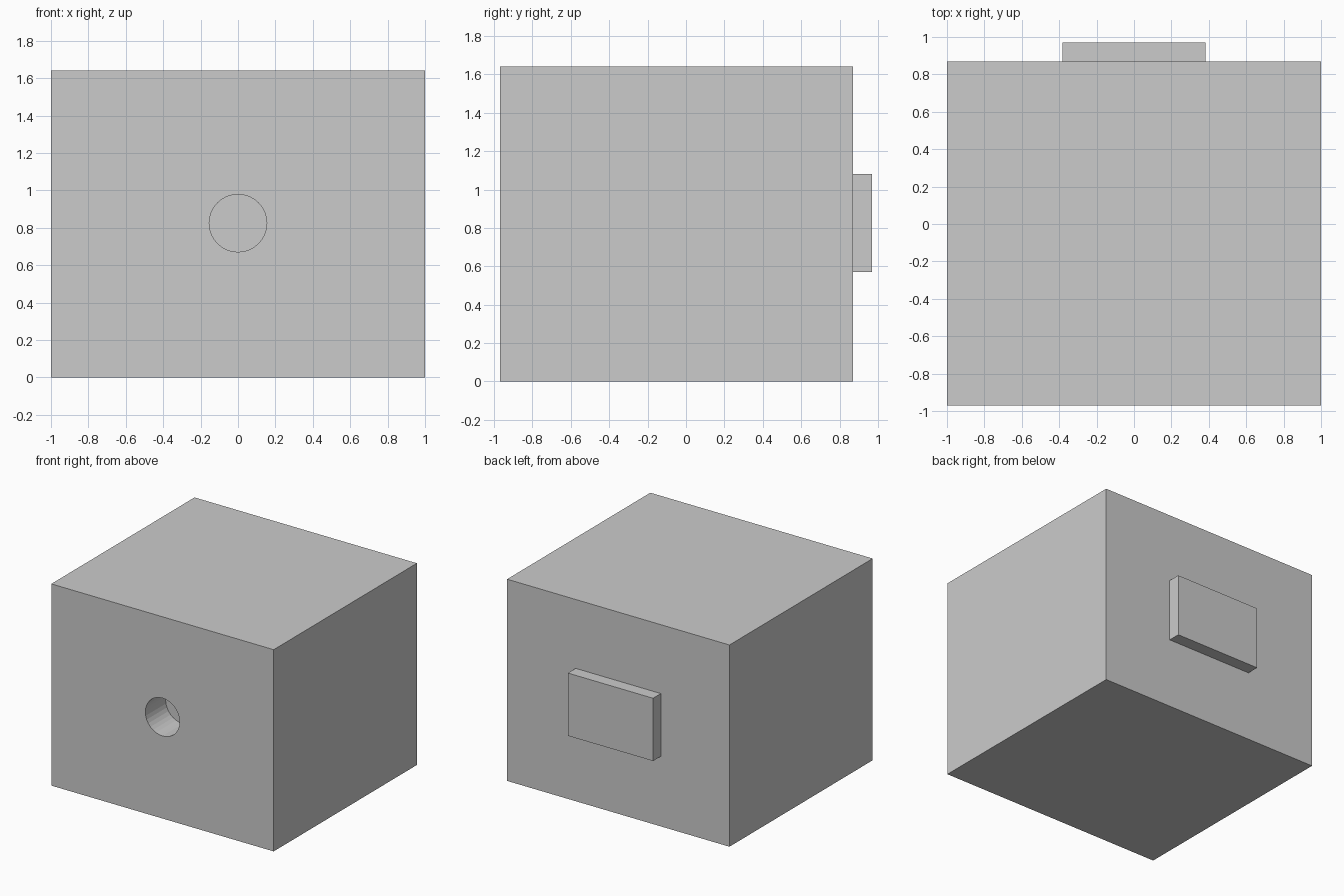
import bpy
from math import radians

if "Cube" in bpy.data.objects:
    bpy.data.objects.remove(bpy.data.objects["Cube"])


def box(name, x, y, z):
    """Box from (min, max) pairs on each axis."""
    bpy.ops.mesh.primitive_cube_add(size=1, location=[(a + b) / 2 for a, b in (x, y, z)])
    ob = bpy.context.object
    ob.name = name
    ob.scale = [b - a for a, b in (x, y, z)]
    bpy.ops.object.transform_apply(location=False, rotation=False, scale=True)
    return ob


FRONT, BACK, HEIGHT = -0.97, 0.87, 1.64
HOLE_RADIUS, HOLE_DEPTH = 0.154, 0.26

# Main block
body = box("body", (-1, 1), (FRONT, BACK), (0, HEIGHT))

# Blind round hole in the front
bpy.ops.mesh.primitive_cylinder_add(
    vertices=32, radius=HOLE_RADIUS, depth=2 * HOLE_DEPTH,
    location=(0, FRONT, 0.825), rotation=(radians(90), 0, 0))
cutter = bpy.context.object
cutter.name = "hole_cutter"
cutter.hide_render = True
cutter.hide_set(True)

cut = body.modifiers.new("front_hole", 'BOOLEAN')
cut.operation = 'DIFFERENCE'
cut.solver = 'EXACT'
cut.object = cutter

# Raised plate on the back
box("back_plate", (-0.383, 0.383), (BACK, 0.97), (0.57, 1.08))
